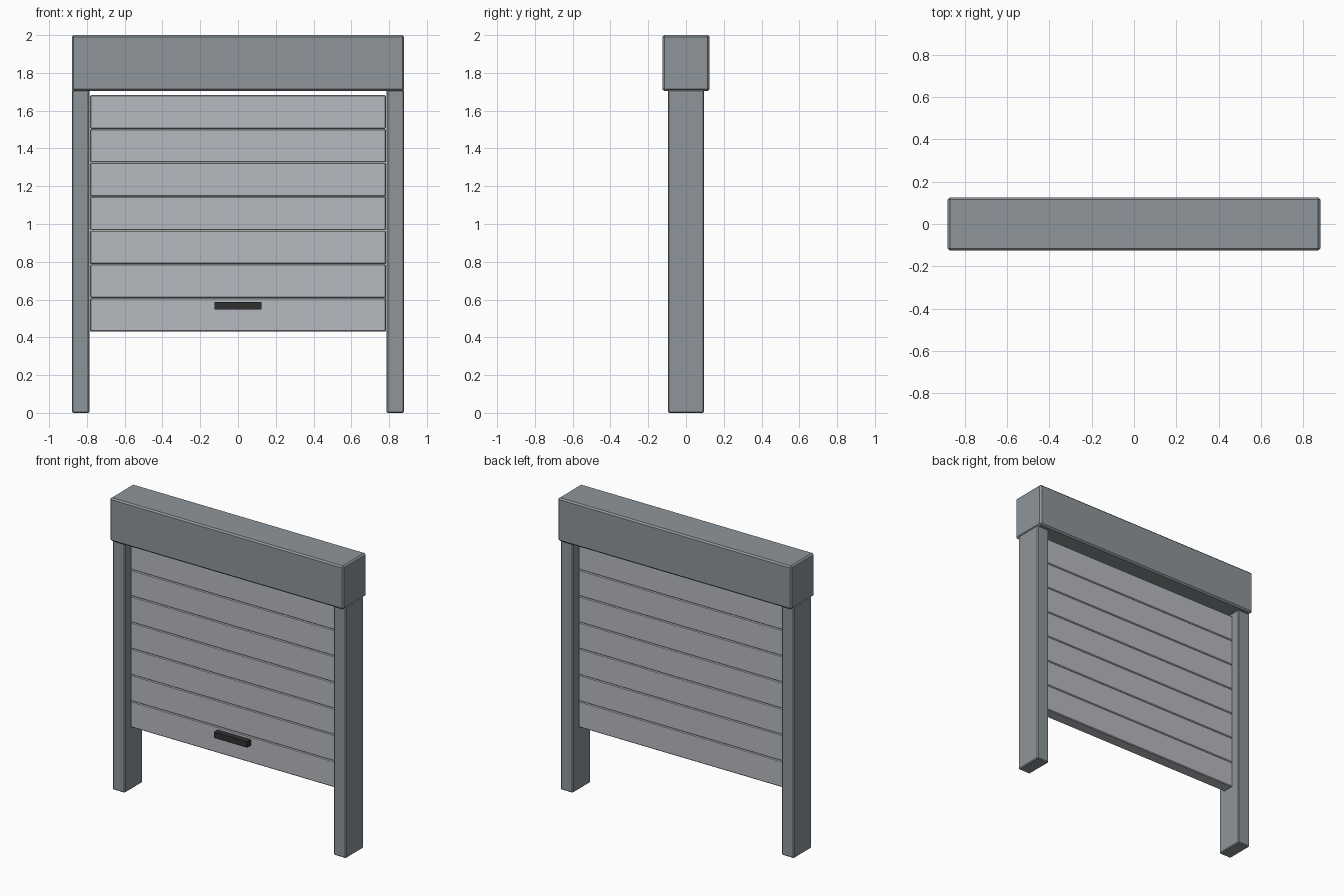
import bpy

cube = bpy.data.objects.get("Cube")
if cube:
    bpy.data.objects.remove(cube, do_unlink=True)


def material(name, rgb, rough=0.6):
    mat = bpy.data.materials.new(name)
    mat.use_nodes = True
    mat.diffuse_color = (*rgb, 1)
    bsdf = mat.node_tree.nodes["Principled BSDF"]
    bsdf.inputs["Base Color"].default_value = (*rgb, 1)
    bsdf.inputs["Roughness"].default_value = rough
    return mat


def box(name, low, high, mat, bevel=0.0):
    """Box between two corners, with optional chamfered edges."""
    bpy.ops.mesh.primitive_cube_add(
        size=1, location=[(a + b) / 2 for a, b in zip(low, high)])
    ob = bpy.context.object
    ob.name = name
    ob.scale = [b - a for a, b in zip(low, high)]
    bpy.ops.object.transform_apply(location=False, rotation=False, scale=True)
    ob.data.materials.append(mat)
    if bevel:
        mod = ob.modifiers.new("chamfer", "BEVEL")
        mod.width = bevel
        mod.segments = 1
    return ob


frame_grey = material("frame grey", (0.27, 0.30, 0.32))
slat_grey = material("slat grey", (0.47, 0.49, 0.53))
handle_black = material("handle black", (0.03, 0.03, 0.03))

# Roller housing across the top
box("roller_housing", (-0.88, -0.125, 1.705), (0.88, 0.125, 2.0), frame_grey, 0.01)

# Side guide posts
for side, x0, x1 in (("left", 0.787, 0.88), ("right", -0.88, -0.787)):
    box(side + "_post", (x0, -0.095, 0), (x1, 0.095, 1.71), frame_grey, 0.006)

# Stacked shutter slats
bottom, pitch, height = 0.43, 0.179, 0.178
for i in range(7):
    z = bottom + i * pitch
    box(f"slat_{i + 1}", (-0.784, -0.04, z), (0.784, 0.04, z + height), slat_grey, 0.005)

# Pull handle on the lowest slat
box("pull_handle", (-0.125, -0.08, 0.548), (0.125, -0.038, 0.588), handle_black)
